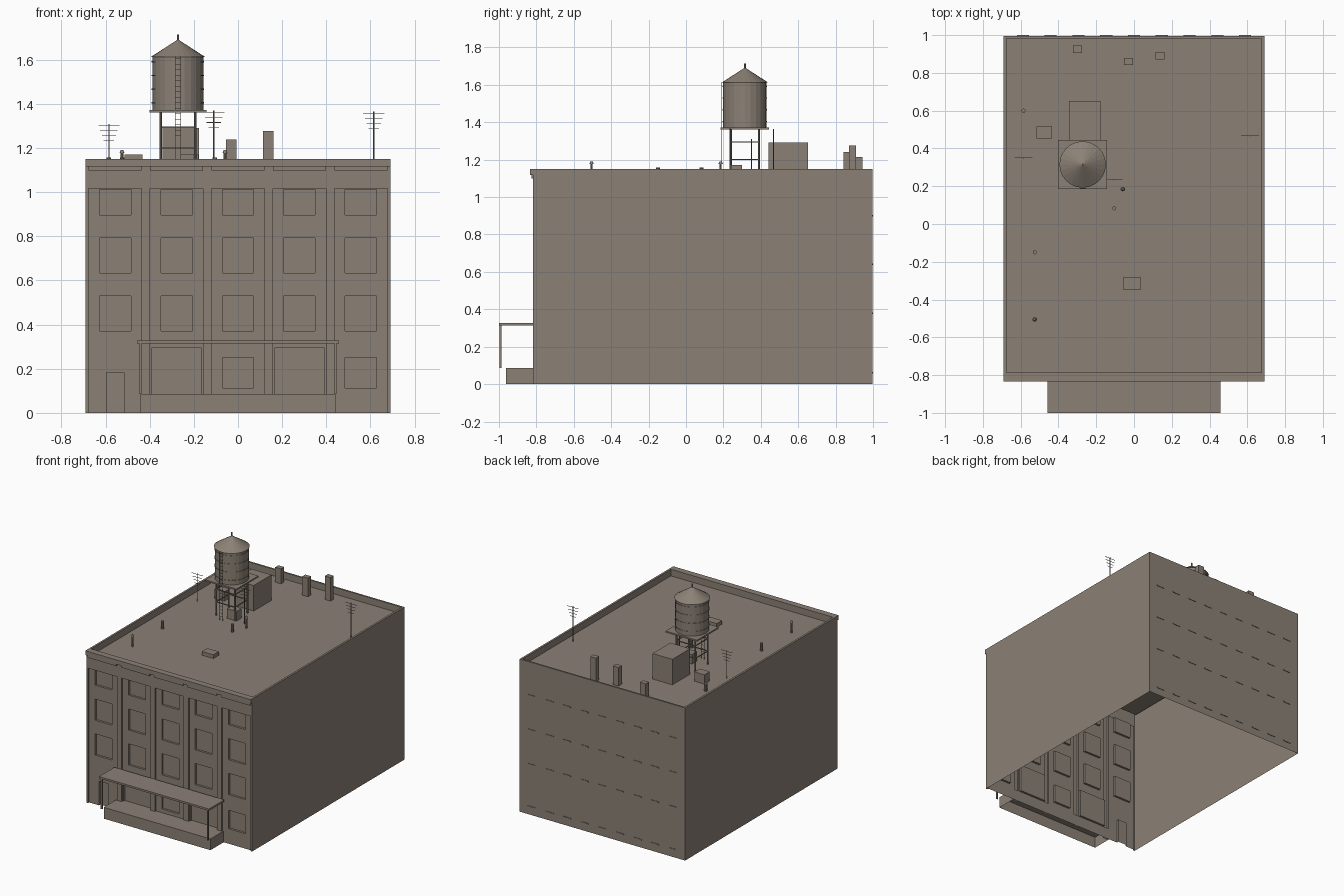
import bpy, bmesh, math
from mathutils import Vector

if "Cube" in bpy.data.objects:
    bpy.data.objects.remove(bpy.data.objects["Cube"])

mat = bpy.data.materials.new("weathered taupe")
mat.diffuse_color = (0.26, 0.22, 0.18, 1)
mat.use_nodes = True
mat.node_tree.nodes["Principled BSDF"].inputs["Base Color"].default_value = mat.diffuse_color

ROOF, TOP = 1.10, 1.15
FRONT, BAY, GLASS = -0.818, -0.806, -0.79


def finish(name, bm):
    bmesh.ops.remove_doubles(bm, verts=bm.verts, dist=1e-5)
    me = bpy.data.meshes.new(name)
    bm.to_mesh(me)
    bm.free()
    me.materials.append(mat)
    ob = bpy.data.objects.new(name, me)
    bpy.context.collection.objects.link(ob)
    return ob


def add_box(bm, x0, x1, y0, y1, z0, z1, open_bottom=False):
    r = bmesh.ops.create_cube(bm, size=1)
    for v in r["verts"]:
        v.co = Vector(((x0 + x1) / 2 + v.co.x * (x1 - x0),
                       (y0 + y1) / 2 + v.co.y * (y1 - y0),
                       (z0 + z1) / 2 + v.co.z * (z1 - z0)))
    if open_bottom:
        fs = {f for v in r["verts"] for f in v.link_faces}
        bmesh.ops.delete(bm, geom=[f for f in fs if abs(f.calc_center_median().z - z0) < 1e-6],
                         context='FACES')


def box(name, *dims, **kw):
    bm = bmesh.new()
    add_box(bm, *dims, **kw)
    return finish(name, bm)


def add_cyl(bm, x, y, z0, z1, r, r2=None, n=8):
    res = bmesh.ops.create_cone(bm, cap_ends=True, segments=n, radius1=r,
                                radius2=r if r2 is None else r2, depth=z1 - z0)
    bmesh.ops.translate(bm, verts=res["verts"], vec=(x, y, (z0 + z1) / 2))


def quad(bm, *pts):
    bm.faces.new([bm.verts.new(p) for p in pts])


# shell: side and back walls, parapet and roof, open underneath
bm = bmesh.new()
ox, oy0, oy1 = 0.69, FRONT, 0.996
outer = [(-ox, oy0), (ox, oy0), (ox, oy1), (-ox, oy1)]
inner = [(-0.675, -0.785), (0.675, -0.785), (0.675, 0.983), (-0.675, 0.983)]
for i in range(4):
    a, b, c, d = outer[i], outer[(i + 1) % 4], inner[(i + 1) % 4], inner[i]
    if i:
        quad(bm, (*a, 0), (*b, 0), (*b, TOP), (*a, TOP))
    quad(bm, (*a, TOP), (*b, TOP), (*c, TOP), (*d, TOP))
    quad(bm, (*d, TOP), (*c, TOP), (*c, ROOF), (*d, ROOF))
quad(bm, *[(*p, ROOF) for p in inner])
finish("building_shell", bm)

# front wall as a relief of bays, windows and doors (x0, x1, z0, z1, depth)
centres = [-0.557, -0.278, 0, 0.278, 0.557]
rects = []
for c in centres:
    rects.append((c - 0.12, c + 0.12, 0, 1.016, BAY))
for i, c in enumerate(centres):
    floors = [(0.37, 0.53), (0.633, 0.792), (0.897, 1.012)]
    if i in (2, 4):
        floors.append((0.113, 0.252))
    for z0, z1 in floors:
        rects.append((c - 0.071, c + 0.071, z0, z1, GLASS))
    if i in (1, 3):
        rects.append((c - 0.113, c + 0.113, 0.085, 0.295, GLASS))
rects.append((-0.595, -0.517, 0, 0.182, GLASS))
xs = sorted({round(v, 4) for r in rects for v in r[:2]} | {-ox, ox})
zs = sorted({round(v, 4) for r in rects for v in r[2:4]} | {0, TOP})


def depth(i, k):
    x, z = (xs[i] + xs[i + 1]) / 2, (zs[k] + zs[k + 1]) / 2
    return max([FRONT] + [r[4] for r in rects if r[0] < x < r[1] and r[2] < z < r[3]])


bm = bmesh.new()
for i in range(len(xs) - 1):
    for k in range(len(zs) - 1):
        x0, x1, z0, z1, d = xs[i], xs[i + 1], zs[k], zs[k + 1], depth(i, k)
        quad(bm, (x0, d, z0), (x1, d, z0), (x1, d, z1), (x0, d, z1))
        if i + 2 < len(xs) and depth(i + 1, k) != d:
            e = depth(i + 1, k)
            quad(bm, (x1, d, z0), (x1, e, z0), (x1, e, z1), (x1, d, z1))
        if k + 2 < len(zs) and depth(i, k + 1) != d:
            e = depth(i, k + 1)
            quad(bm, (x0, d, z1), (x1, d, z1), (x1, e, z1), (x0, e, z1))
bmesh.ops.remove_doubles(bm, verts=bm.verts, dist=1e-5)
bmesh.ops.dissolve_limit(bm, angle_limit=0.01, verts=bm.verts, edges=bm.edges)
finish("front_wall", bm)

# cornice with a plate below it over each bay
bm = bmesh.new()
add_box(bm, -ox, ox, -0.833, FRONT, 1.117, TOP)
for c in centres:
    add_box(bm, c - 0.12, c + 0.12, -0.826, FRONT, 1.099, 1.117)
finish("cornice", bm)

# rear window sills
bm = bmesh.new()
for z in (0.06, 0.38, 0.64, 0.90):
    for i in range(-4, 5):
        x = i * 0.147
        add_box(bm, x - 0.032, x + 0.032, 0.994, 1.0, z - 0.004, z + 0.004)
finish("rear_sills", bm)

# loading dock and canopy
box("loading_dock", -0.445, 0.445, -0.963, BAY, 0, 0.085, open_bottom=True)
box("canopy", -0.458, 0.458, -1.0, FRONT, 0.314, 0.328)
bm = bmesh.new()
for s in (-1, 1):
    add_box(bm, s * 0.442 - 0.005, s * 0.442 + 0.005, -0.996, -0.986, 0.085, 0.316)
finish("canopy_posts", bm)

# water tower
tx, ty = -0.272, 0.315
bm = bmesh.new()
add_cyl(bm, tx, ty, 1.373, 1.615, 0.116, n=24)
finish("water_tank", bm)
bm = bmesh.new()
for i in range(4):
    z = 1.405 + i * 0.062
    add_cyl(bm, tx, ty, z - 0.003, z + 0.003, 0.119, n=24)
finish("tank_hoops", bm)
bm = bmesh.new()
add_cyl(bm, tx, ty, 1.613, 1.69, 0.123, 0.004, n=24)
add_cyl(bm, tx, ty, 1.68, 1.715, 0.005)
finish("tank_roof", bm)
box("tank_platform", tx - 0.13, tx + 0.13, ty - 0.13, ty + 0.13, 1.362, 1.373)
bm = bmesh.new()
lx, ly, h = 0.078, 0.075, 0.003
for s in (-1, 1):
    for t in (-1, 1):
        add_cyl(bm, tx + s * lx, ty + t * ly, ROOF, 1.362, 0.006)
    for z in (1.20, 1.295):
        add_box(bm, tx - lx, tx + lx, ty + s * ly - h, ty + s * ly + h, z - h, z + h)
        add_box(bm, tx + s * lx - h, tx + s * lx + h, ty - ly, ty + ly, z - h, z + h)
finish("tower_legs", bm)
bm = bmesh.new()
for s in (-1, 1):
    x = tx + s * 0.013
    add_box(bm, x - 0.0015, x + 0.0015, 0.187, 0.190, ROOF, 1.615)
for i in range(20):
    z = 1.13 + i * 0.025
    add_box(bm, tx - 0.013, tx + 0.013, 0.1875, 0.1895, z - 0.001, z + 0.001)
finish("tower_ladder", bm)

# roof hut, chimneys and low roof boxes
box("stair_hut", -0.343, -0.177, 0.44, 0.652, ROOF, 1.292)
for i, (x, y, z) in enumerate([(-0.30, 0.925, 1.213), (-0.03, 0.86, 1.24), (0.137, 0.891, 1.277)]):
    box(f"chimney_{i + 1}", x - 0.024, x + 0.024, y - 0.019, y + 0.019, ROOF, z)
box("vent_box_side", -0.515, -0.433, 0.453, 0.517, ROOF, 1.17)
box("vent_box_under_tank", -0.26, -0.18, 0.24, 0.30, ROOF, 1.172)
box("roof_hatch", -0.058, 0.038, -0.347, -0.283, ROOF, 1.128)

# vent pipes, two of them capped
bm = bmesh.new()
for x, y, z in [(-0.585, 0.6, 1.157), (-0.105, 0.083, 1.158), (-0.525, -0.15, 1.158)]:
    add_cyl(bm, x, y, ROOF, z, 0.011, n=10)
for x, y in [(-0.059, 0.185), (-0.526, -0.505)]:
    add_cyl(bm, x, y, ROOF, 1.18, 0.006)
    add_cyl(bm, x, y, 1.177, 1.191, 0.012, 0.006, n=10)
finish("vent_pipes", bm)

# antennas with shrinking cross bars
bm = bmesh.new()
for x, y, z in [(-0.585, 0.35, 1.31), (-0.11, 0.235, 1.37), (0.615, 0.467, 1.365)]:
    add_cyl(bm, x, y, ROOF, z, 0.003, n=6)
    for i in range(4):
        w, zz = 0.048 - 0.008 * i, z - 0.008 - 0.023 * i
        add_box(bm, x - w, x + w, y - 0.0012, y + 0.0012, zz - 0.0012, zz + 0.0012)
finish("antennas", bm)
